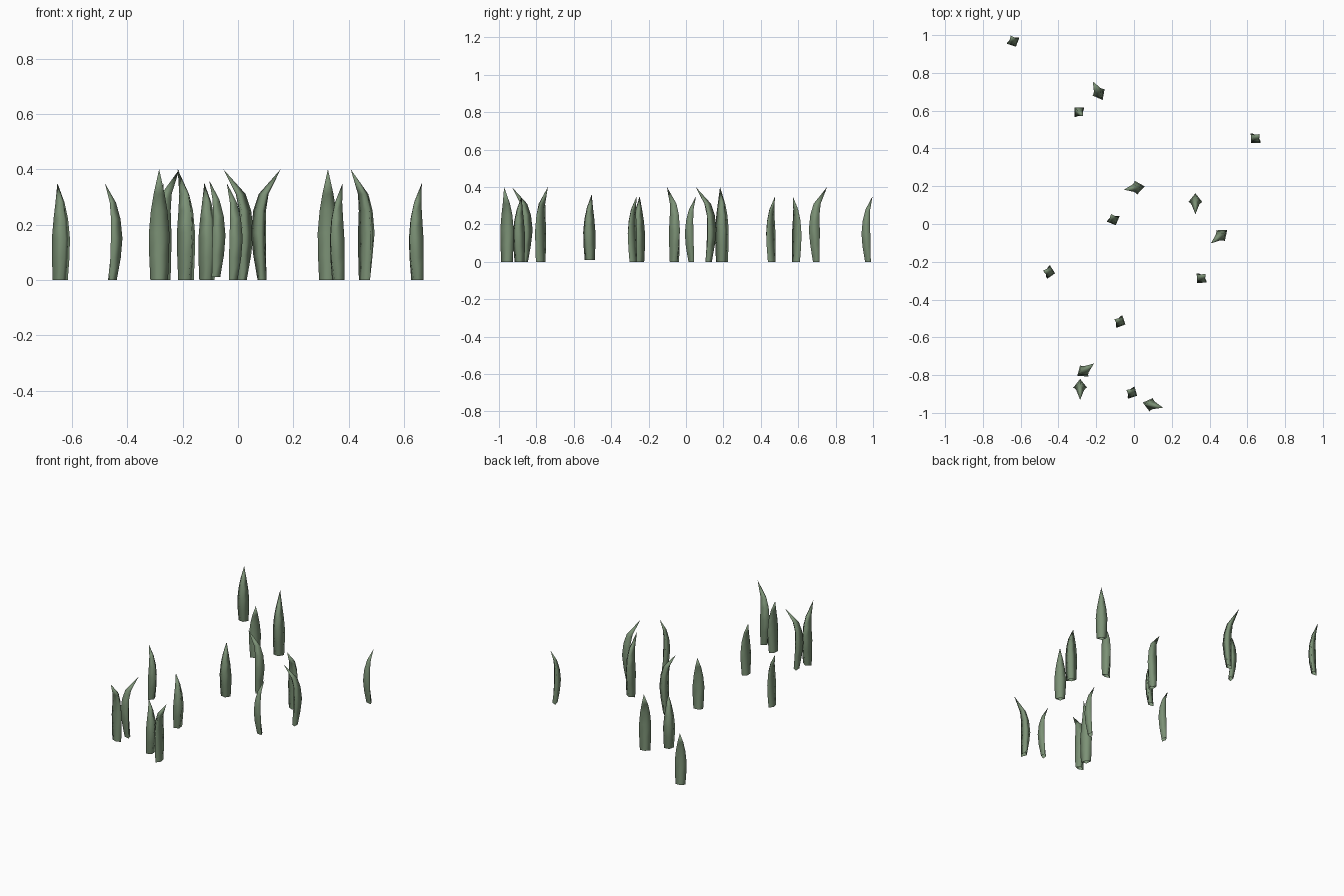
import bpy, math

green = bpy.data.materials.new("grass_green")
green.diffuse_color = (0.2, 0.285, 0.18, 1)

# Blade rings: (height, half width, side offset, front offset, ridge offset) along the lean
TALL = [(0.0, 0.032, 0.000, 0.012, -0.022), (0.09, 0.036, 0.000, 0.006, -0.038),
        (0.17, 0.037, 0.000, 0.003, -0.047), (0.25, 0.030, 0.002, 0.005, -0.038),
        (0.31, 0.020, 0.014, 0.018, -0.018)]
SHORT = [(0.0, 0.030, 0.006, 0.018, -0.014), (0.08, 0.035, 0.002, 0.009, -0.029),
         (0.15, 0.036, 0.000, 0.004, -0.035), (0.22, 0.029, 0.001, 0.004, -0.028),
         (0.28, 0.018, 0.008, 0.011, -0.011)]
KINDS = {"tall": (TALL, 0.4, 0.064), "short": (SHORT, 0.35, 0.03)}


def blade_mesh(name):
    """Four-sided tapered blade, open at the foot: domed front, deep ridge, pointed tip."""
    rings, top, tip = KINDS[name]
    verts, faces = [], []
    for z, w, s, f, r in rings:
        verts += [(s, -w, z), (f, 0, z), (s, w, z), (r, 0, z)]
    verts.append((tip, 0, top))
    n = len(rings)
    for i in range(n):
        for j in range(4):
            a, b = 4 * i + j, 4 * i + (j + 1) % 4
            faces.append((a, b, b + 4, a + 4) if i < n - 1 else (a, b, 4 * n))
    me = bpy.data.meshes.new(name + "_blade")
    me.from_pydata(verts, [], faces)
    me.materials.append(green)
    me.shade_smooth()
    return me


# Each blade: x, y, lean direction in degrees
PLACES = {
    "tall": [(-0.188, 0.698, 118), (0.010, 0.192, 189), (0.325, 0.116, -90), (0.457, -0.062, 219),
             (-0.263, -0.777, 37), (-0.285, -0.867, -90), (0.092, -0.957, -14)],
    "short": [(-0.64, 0.97, 115), (-0.29, 0.592, -45), (0.644, 0.454, 47), (-0.11, 0.026, 113),
              (0.358, -0.286, 47), (-0.452, -0.254, 168), (-0.077, -0.517, 155), (-0.014, -0.893, 152)],
}
for kind, places in PLACES.items():
    for i, (x, y, a) in enumerate(places):
        ob = bpy.data.objects.new(f"{kind}_grass_blade_{i + 1}", blade_mesh(kind))
        ob.location = (x, y, 0.01 if (kind, i) == ("short", 6) else 0)
        ob.rotation_euler = (0, 0, math.radians(a))
        bpy.context.collection.objects.link(ob)
